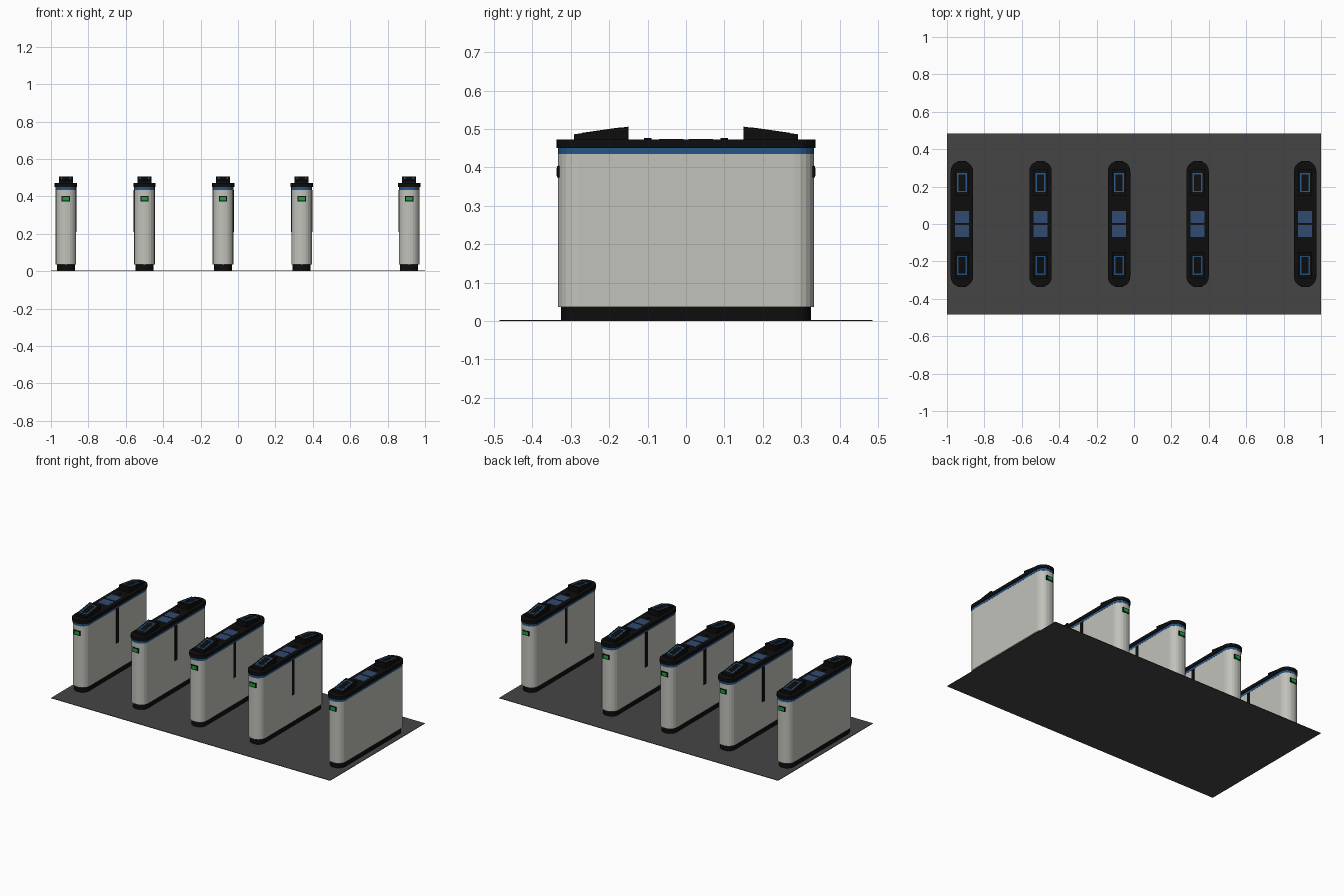
import bpy, bmesh, math
from mathutils import Matrix

if "Cube" in bpy.data.objects:
    bpy.data.objects.remove(bpy.data.objects["Cube"])


def material(name, r, g, b):
    m = bpy.data.materials.new(name)
    m.diffuse_color = (r, g, b, 1)
    m.use_nodes = True
    m.node_tree.nodes["Principled BSDF"].inputs["Base Color"].default_value = m.diffuse_color
    return m


STEEL = material("brushed steel", 0.54, 0.54, 0.50)
BLACK = material("black plastic", 0.004, 0.004, 0.004)
BLUE = material("blue trim", 0.018, 0.09, 0.24)
SCREEN = material("dull blue panel", 0.03, 0.07, 0.16)
GREEN = material("green light", 0.01, 0.36, 0.05)
FLOOR = material("dark grey floor", 0.06, 0.06, 0.06)


def finish(name, bm, mat):
    bmesh.ops.recalc_face_normals(bm, faces=bm.faces)
    me = bpy.data.meshes.new(name)
    bm.to_mesh(me)
    bm.free()
    me.materials.append(mat)
    return me


def prism(name, points, axis, lo, hi, mat):
    """Extrude a 2D outline along z or x between lo and hi."""
    bm = bmesh.new()
    place = (lambda p: (p[0], p[1], lo)) if axis == 'z' else (lambda p: (lo, p[0], p[1]))
    face = bm.faces.new([bm.verts.new(place(p)) for p in points])
    new = bmesh.ops.extrude_face_region(bm, geom=[face])["geom"]
    shift = (0, 0, hi - lo) if axis == 'z' else (hi - lo, 0, 0)
    bmesh.ops.translate(bm, vec=shift, verts=[v for v in new if isinstance(v, bmesh.types.BMVert)])
    return finish(name, bm, mat)


def rounded(hx, hy, r, n=5):
    """Rounded rectangle outline."""
    pts = []
    for q, (sx, sy) in enumerate([(1, 1), (-1, 1), (-1, -1), (1, -1)]):
        for i in range(n + 1):
            a = (q + i / n) * math.pi / 2
            pts.append((sx * (hx - r) + r * math.cos(a), sy * (hy - r) + r * math.sin(a)))
    return pts


def boxes(name, specs, mat):
    """One mesh of several boxes, each (x0, x1, y0, y1, z0, z1)."""
    bm = bmesh.new()
    for x0, x1, y0, y1, z0, z1 in specs:
        m = Matrix.Translation(((x0 + x1) / 2, (y0 + y1) / 2, (z0 + z1) / 2))
        bmesh.ops.create_cube(bm, size=1, matrix=m @ Matrix.Diagonal((x1 - x0, y1 - y0, z1 - z0, 1)))
    return finish(name, bm, mat)


def place(me, x=0, turned=False):
    ob = bpy.data.objects.new(me.name, me)
    ob.location.x = x
    if turned:
        ob.rotation_euler.z = math.pi
    bpy.context.collection.objects.link(ob)


# floor plate
place(boxes("floor_plate", [(-1, 1, -0.485, 0.485, 0, 0.003)], FLOOR))

# cabinet: plinth, body, trim band, lid
cabinet = [
    prism("plinth", rounded(0.048, 0.325, 0.044), 'z', 0.0005, 0.037, BLACK),
    prism("cabinet_body", rounded(0.055, 0.333, 0.05), 'z', 0.037, 0.435, STEEL),
    prism("trim_band", rounded(0.0555, 0.3335, 0.05), 'z', 0.435, 0.45, BLUE),
    prism("lid", rounded(0.06, 0.337, 0.055), 'z', 0.45, 0.472, BLACK),
]

# parts repeated at both ends, modelled at the front (-y)
Y0, Y1, Z0, Z1 = -0.292, -0.15, 0.486, 0.506
reader = prism("ticket_reader", [(Y0, 0.47), (Y1, 0.47), (Y1, Z1), (Y0, Z0)], 'x', -0.0375, 0.0375, BLACK)

# blue outline lying on the sloping reader top
t, w, ya, yb = 0.0075, 0.0265, -0.272, -0.17
outline = boxes("reader_outline", [
    (-w, -w + t, ya, yb, 0, 0.002), (w - t, w, ya, yb, 0, 0.002),
    (-w + t, w - t, ya, ya + t, 0, 0.002), (-w + t, w - t, yb - t, yb, 0, 0.002)], BLUE)
for v in outline.vertices:
    v.co.z += Z0 - 0.001 + (v.co.y - Y0) * (Z1 - Z0) / (Y1 - Y0)

ends = [
    reader, outline,
    boxes("end_display_frame", [(-0.0225, 0.0225, -0.336, -0.325, 0.373, 0.403)], BLACK),
    boxes("end_display_light", [(-0.017, 0.017, -0.337, -0.33, 0.378, 0.398)], GREEN),
    boxes("lid_panel", [(-0.0375, 0.0375, -0.07, -0.006, 0.471, 0.4735)], SCREEN),
    prism("lid_sensor", [(0.01 * math.cos(i * math.pi / 6), -0.1 + 0.01 * math.sin(i * math.pi / 6))
                         for i in range(12)], 'z', 0.471, 0.476, BLACK),
]

# flap slot on the passage side (+x)
slot = boxes("flap_slot", [(0.052, 0.0575, -0.0125, 0.0125, 0.21, 0.435)], BLACK)

# five gates, slots only facing passages
gates = [-0.92, -0.50, -0.08, 0.34, 0.915]
for i, x in enumerate(gates):
    for part in cabinet:
        place(part, x)
    for part in ends:
        place(part, x)
        place(part, x, True)
    if i < len(gates) - 1:
        place(slot, x)
    if i > 0:
        place(slot, x, True)
